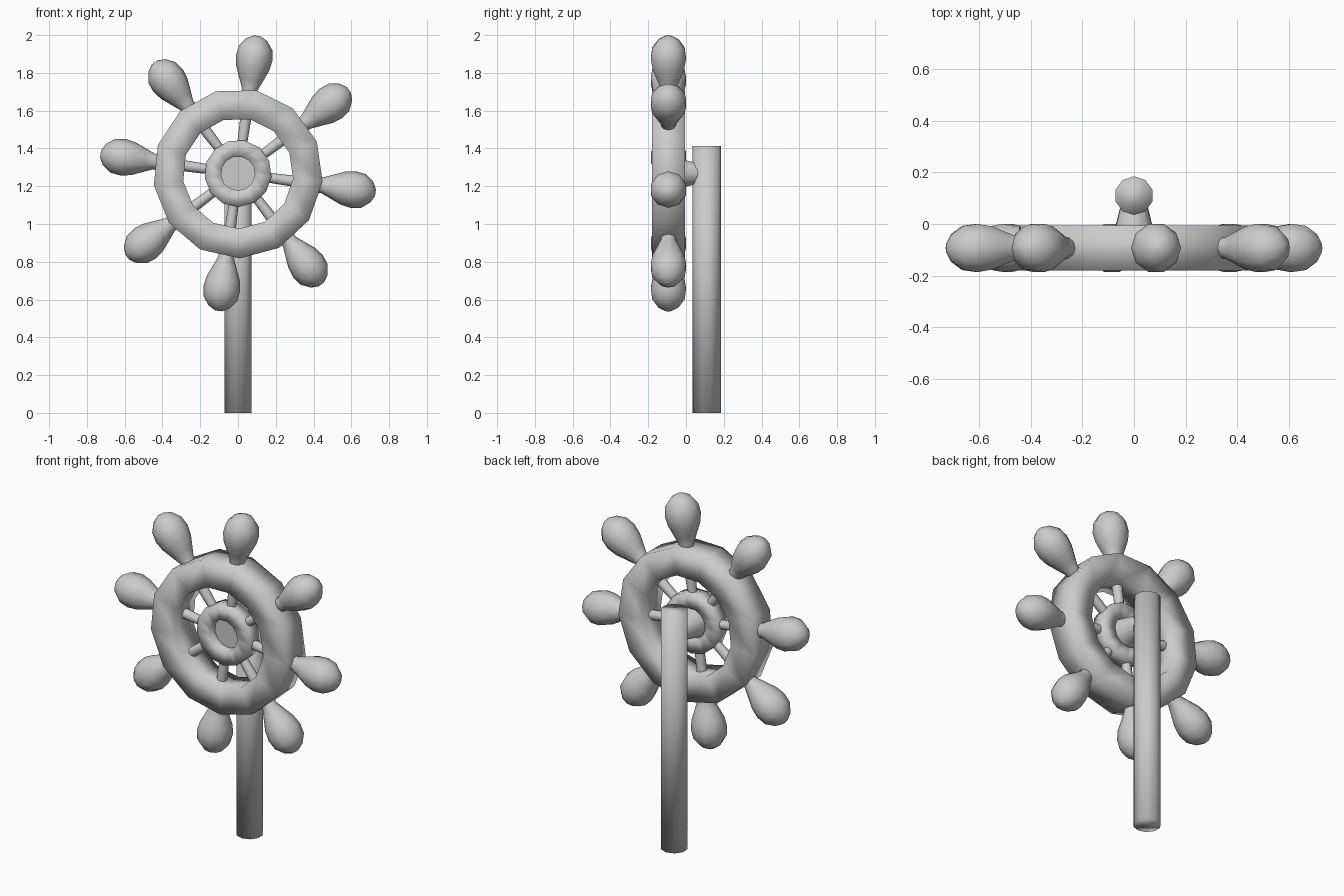
import bpy, bmesh
from math import radians, cos, sin, pi
from mathutils import Matrix

if "Cube" in bpy.data.objects:
    bpy.data.objects.remove(bpy.data.objects["Cube"])

grey = bpy.data.materials.new("plain_grey")
grey.use_nodes = True
colour = (0.6, 0.6, 0.6, 1)
grey.diffuse_color = colour
grey.node_tree.nodes["Principled BSDF"].inputs["Base Color"].default_value = colour

WHEEL = Matrix.Translation((0, -0.093, 1.268))   # wheel centre
FACE_FRONT = Matrix.Rotation(radians(90), 4, 'X')  # local z -> front (-y)
TILT = 8                                         # wheel turned slightly
START = radians(-5.7)                            # first corner of the rings


def lathe(name, profile, sides, matrix, phase=0, closed=False, smooth=180):
    """Spin (radius, height) points round local z; closed makes a ring."""
    bm = bmesh.new()
    loops = []
    for r, h in profile:
        loops.append([bm.verts.new((r * cos(phase + 2 * pi * i / sides),
                                    r * sin(phase + 2 * pi * i / sides), h))
                      for i in range(sides)])
    pairs = list(zip(loops, loops[1:]))
    if closed:
        pairs.append((loops[-1], loops[0]))
    else:
        bm.faces.new(loops[0])
        bm.faces.new(loops[-1])
    for a, b in pairs:
        for i in range(sides):
            j = (i + 1) % sides
            bm.faces.new((a[i], a[j], b[j], b[i]))
    bmesh.ops.recalc_face_normals(bm, faces=bm.faces)
    mesh = bpy.data.meshes.new(name)
    bm.to_mesh(mesh)
    bm.free()
    obj = bpy.data.objects.new(name, mesh)
    obj.matrix_world = matrix
    mesh.materials.append(grey)
    bpy.context.collection.objects.link(obj)
    bpy.ops.object.select_all(action='DESELECT')
    obj.select_set(True)
    bpy.context.view_layer.objects.active = obj
    bpy.ops.object.shade_smooth_by_angle(angle=radians(smooth))


def ring(name, inner, outer, half):
    profile = [(inner, -half), (outer, -half), (outer, half), (inner, half)]
    lathe(name, profile, 13, WHEEL @ FACE_FRONT, START, closed=True)


# Rim and hub rings
ring("rim", 0.293, 0.45, 0.087)
ring("hub", 0.09, 0.178, 0.042)

# Axle: tapers from the hub back into the post
lathe("axle", [(0.044, -0.2), (0.092, -0.005)], 13, WHEEL @ FACE_FRONT,
      START, smooth=40)

# Spokes and turned handles
handle = [(0.044, 0.40), (0.042, 0.45), (0.063, 0.50), (0.088, 0.56),
          (0.098, 0.615), (0.09, 0.67), (0.056, 0.715), (0.018, 0.735)]
for k in range(8):
    turn = WHEEL @ Matrix.Rotation(radians(45 * k + TILT), 4, 'Y')
    lathe(f"spoke_{k + 1}", [(0.025, 0.12), (0.031, 0.36)], 10, turn, smooth=40)
    lathe(f"handle_{k + 1}", handle, 10, turn)

# Post, shaded smoothly over its ends
lathe("post", [(0.075, 0), (0.075, 1.412)], 10,
      Matrix.Translation((0, 0.11, 0)), pi / 2)
